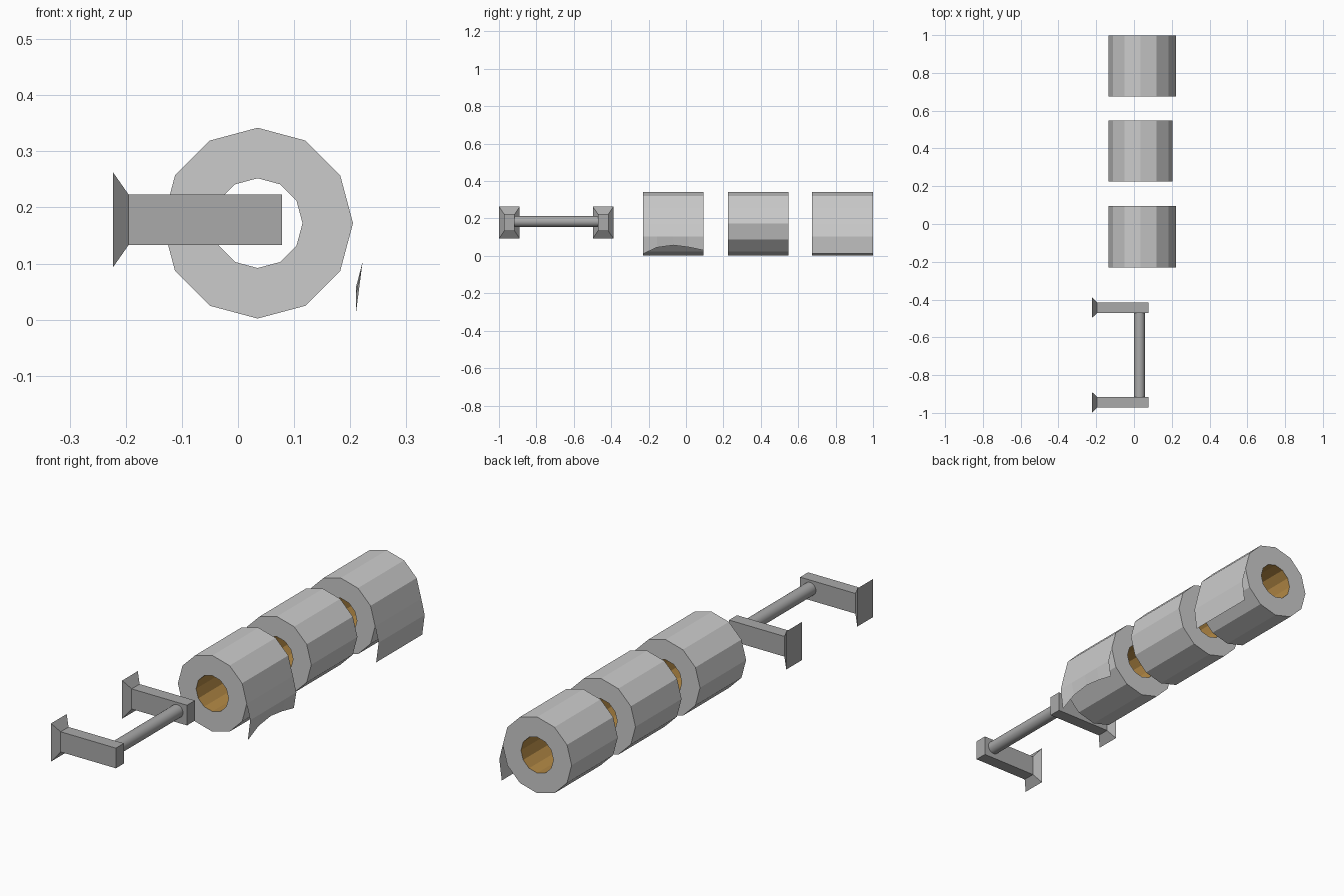
import bpy, bmesh, math

if "Cube" in bpy.data.objects:
    bpy.data.objects.remove(bpy.data.objects["Cube"])

brown = bpy.data.materials.new("cardboard")
brown.diffuse_color = (0.45, 0.25, 0.06, 1)
brown.use_nodes = True
brown.node_tree.nodes["Principled BSDF"].inputs["Base Color"].default_value = brown.diffuse_color
CX, CZ, R_OUT, R_IN, WIDTH = 0.035, 0.172, 0.17, 0.08, 0.325


def finish(name, bm, mat=None, fix=False):
    if fix:
        bmesh.ops.recalc_face_normals(bm, faces=bm.faces[:])
    me = bpy.data.meshes.new(name)
    bm.to_mesh(me)
    bm.free()
    ob = bpy.data.objects.new(name, me)
    bpy.context.collection.objects.link(ob)
    if mat:
        me.materials.append(mat)
    return ob


def orient(bm, direction):
    # flip all faces if the first one does not face along direction(centre)
    bm.normal_update()
    faces = list(bm.faces)
    d = direction(faces[0].calc_center_median())
    if sum(a * b for a, b in zip(faces[0].normal, d)) < 0:
        bmesh.ops.reverse_faces(bm, faces=faces)


def ring(bm, r, y, n=12):
    return [bm.verts.new((CX + r * math.cos(i * math.tau / n), y,
                          CZ + r * math.sin(i * math.tau / n))) for i in range(n)]


def bridge(bm, a, b):
    for i in range(len(a)):
        j = (i + 1) % len(a)
        bm.faces.new((a[i], a[j], b[j], b[i]))


def paper_roll(name, y0):
    # paper: outer wall and two flat annular ends
    y1 = y0 + WIDTH
    bm = bmesh.new()
    i0, o0, o1, i1 = (ring(bm, R_IN, y0), ring(bm, R_OUT, y0),
                      ring(bm, R_OUT, y1), ring(bm, R_IN, y1))
    bridge(bm, i0, o0)
    bridge(bm, o0, o1)
    bridge(bm, o1, i1)
    orient(bm, lambda c: (0, -1, 0))
    finish(name, bm)
    # cardboard bore, facing inward
    bm = bmesh.new()
    bridge(bm, ring(bm, R_IN, y0), ring(bm, R_IN, y1))
    orient(bm, lambda c: (CX - c.x, 0, CZ - c.z))
    finish(name + "_core", bm, brown)


def loose_sheet(name, y0, edge):
    # hanging end of the paper; edge = (fraction along roll, bottom z)
    bm = bmesh.new()
    cols = []
    for t, z in edge:
        y = y0 + t * WIDTH
        cols.append([bm.verts.new(p) for p in
                     ((CX + R_OUT, y, CZ), (0.222, y, 0.103), (0.21, y, z))])
    for a, b in zip(cols, cols[1:]):
        for k in range(2):
            bm.faces.new((a[k], a[k + 1], b[k + 1], b[k]))
    orient(bm, lambda c: (1, 0, 0))
    finish(name, bm)


# three rolls in a row, two with a loose end
ROLL_Y = (-0.231, 0.224, 0.674)
for name, y in zip(("front_roll", "middle_roll", "back_roll"), ROLL_Y):
    paper_roll(name, y)
loose_sheet("front_torn_sheet", ROLL_Y[0],
            ((0, 0.01), (0.23, 0.045), (0.5, 0.057), (0.75, 0.047), (1, 0.03)))
loose_sheet("back_sheet", ROLL_Y[2], ((0, 0.012), (1, 0.012)))

# holder: darker than the paper
metal = bpy.data.materials.new("holder_metal")
metal.diffuse_color = (0.4, 0.4, 0.4, 1)
metal.use_nodes = True
metal.node_tree.nodes["Principled BSDF"].inputs["Base Color"].default_value = metal.diffuse_color
ARM_Y = (-0.944, -0.443)

# arms with flared wall plates
for name, yc in zip(("front_arm", "back_arm"), ARM_Y):
    bm = bmesh.new()
    loops = []
    for x, hy, hz in ((-0.223, 0.055, 0.085), (-0.195, 0.028, 0.045), (0.078, 0.028, 0.045)):
        loops.append([bm.verts.new((x, yc + sy * hy, 0.178 + sz * hz))
                      for sy, sz in ((-1, -1), (1, -1), (1, 1), (-1, 1))])
    for a, b in zip(loops, loops[1:]):
        bridge(bm, a, b)
    bm.faces.new(loops[0])
    bm.faces.new(loops[-1])
    finish(name, bm, metal, fix=True)

# round bar between the arms
length = ARM_Y[1] - ARM_Y[0] - 0.05
bpy.ops.mesh.primitive_cylinder_add(vertices=24, radius=0.029, depth=length,
                                    location=(0.029, sum(ARM_Y) / 2, 0.184),
                                    rotation=(math.pi / 2, 0, 0))
bar = bpy.context.object
bar.name = "holder_bar"
bar.data.materials.append(metal)
bpy.ops.object.shade_smooth_by_angle()
